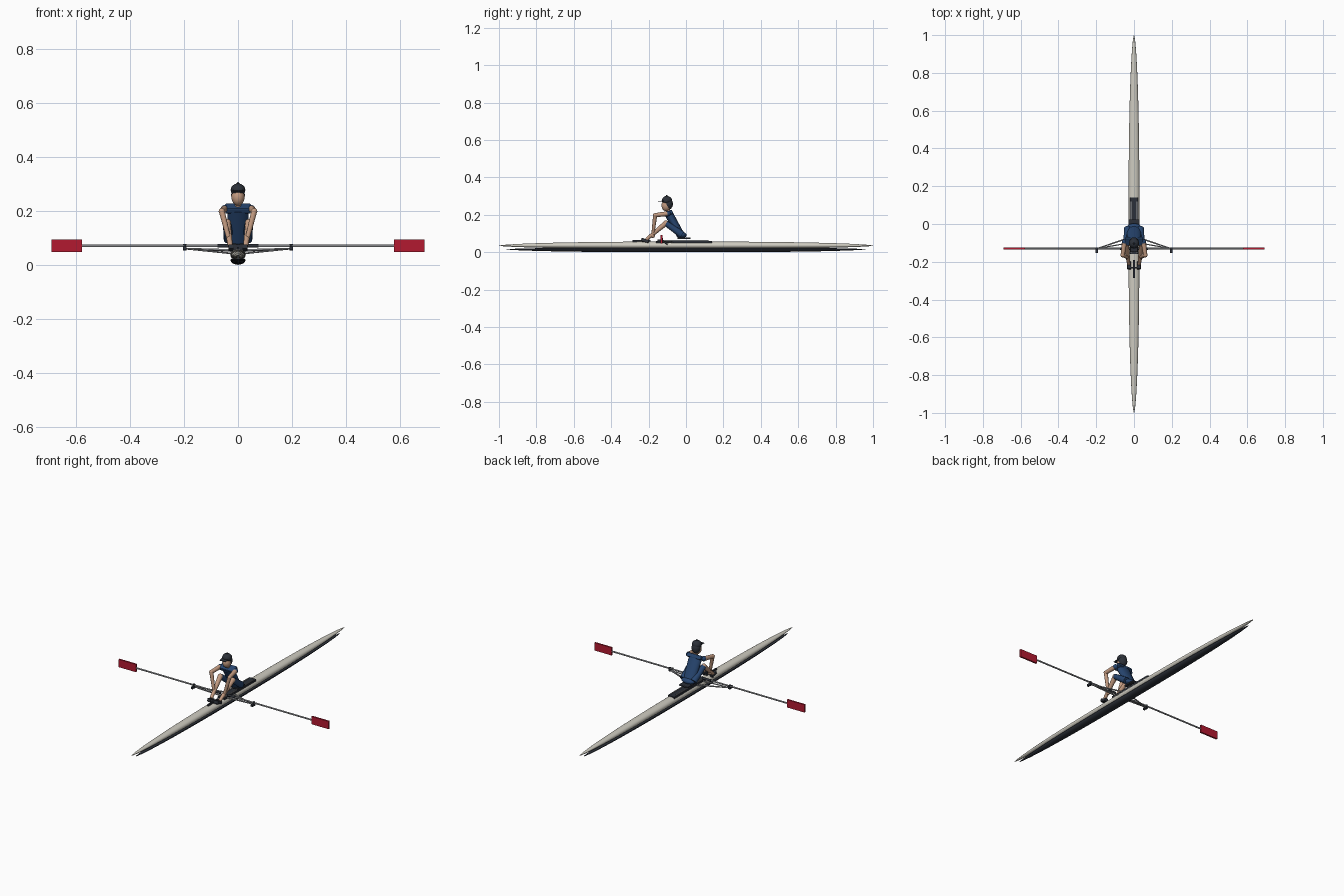
import bpy, bmesh, math
from mathutils import Vector

if "Cube" in bpy.data.objects:
    bpy.data.objects.remove(bpy.data.objects["Cube"])


def material(name, r, g, b):
    m = bpy.data.materials.new(name)
    m.diffuse_color = (r, g, b, 1)
    m.use_nodes = True
    m.node_tree.nodes["Principled BSDF"].inputs["Base Color"].default_value = m.diffuse_color
    return m


CREAM = material("cream", 0.62, 0.60, 0.53)
DARK = material("dark", 0.025, 0.03, 0.04)
NAVY = material("navy", 0.02, 0.06, 0.16)
SKIN = material("skin", 0.55, 0.33, 0.22)
RED = material("red", 0.45, 0.01, 0.03)
METAL = material("metal", 0.35, 0.36, 0.38)


def finish(name, mat, smooth=True):
    o = bpy.context.object
    o.name = name
    o.data.materials.append(mat)
    bpy.ops.object.transform_apply(location=False, rotation=False, scale=True)
    if smooth:
        bpy.ops.object.shade_smooth_by_angle(angle=math.radians(40))
    return o


def box(name, lo, hi, mat, rot=0, bevel=0):
    lo, hi = Vector(lo), Vector(hi)
    bpy.ops.mesh.primitive_cube_add(size=1, location=(lo + hi) / 2, rotation=(rot, 0, 0))
    bpy.context.object.scale = hi - lo
    o = finish(name, mat, False)
    if bevel:
        b = o.modifiers.new("bevel", "BEVEL")
        b.width, b.segments = bevel, 2
    return o


def ball(name, loc, size, mat):
    bpy.ops.mesh.primitive_uv_sphere_add(segments=20, ring_count=12, radius=1, location=loc)
    bpy.context.object.scale = size
    return finish(name, mat)


def rod(name, a, b, r1, r2, mat, sides=12):
    a, b = Vector(a), Vector(b)
    d = b - a
    bpy.ops.mesh.primitive_cone_add(vertices=sides, radius1=r1, radius2=r2, depth=d.length,
                                    location=(a + b) / 2,
                                    rotation=d.to_track_quat("Z", "Y").to_euler())
    return finish(name, mat)


def hull(name, half_len, width, mid, tip, up, down, mat, n=48, sides=20):
    """Loft of elliptical sections along y, full in the middle and pointed at both ends."""
    bm = bmesh.new()
    rings = []
    for i in range(n + 1):
        t = -math.cos(math.pi * i / n)
        f = max(1 - abs(t) ** 2.5, 0.002) ** 0.6
        zc = tip + (mid - tip) * f
        ring = []
        for k in range(sides):
            a = 2 * math.pi * k / sides
            s = math.sin(a)
            ring.append(bm.verts.new((width * f * math.cos(a), half_len * t,
                                      zc + (up if s > 0 else down) * f * s)))
        rings.append(ring)
    for p, q in zip(rings, rings[1:]):
        for k in range(sides):
            j = (k + 1) % sides
            bm.faces.new((p[k], p[j], q[j], q[k]))
    bm.faces.new(rings[0])
    bm.faces.new(rings[-1])
    bmesh.ops.recalc_face_normals(bm, faces=bm.faces)
    me = bpy.data.meshes.new(name)
    bm.to_mesh(me)
    bm.free()
    o = bpy.data.objects.new(name, me)
    bpy.context.collection.objects.link(o)
    bpy.ops.object.select_all(action="DESELECT")
    o.select_set(True)
    bpy.context.view_layer.objects.active = o
    finish(name, mat)


# boat shell
hull("upper_hull", 1.0, 0.029, 0.037, 0.035, 0.020, 0.019, CREAM)
hull("lower_hull", 0.96, 0.028, 0.018, 0.016, 0.008, 0.018, DARK)

# cockpit, seat, foot stretcher
box("cockpit_floor", (-0.022, -0.16, 0.05), (0.022, 0.14, 0.061), DARK)
box("seat", (-0.03, -0.045, 0.070), (0.03, 0.025, 0.079), DARK, bevel=0.003)
box("stretcher_rail", (-0.004, -0.285, 0.053), (0.004, -0.19, 0.066), DARK)
box("foot_plate", (-0.032, -0.236, 0.055), (0.032, -0.228, 0.075), DARK)

# torso and shoulders leaning forward
hip, chest = Vector((0, -0.025, 0.085)), Vector((0, -0.092, 0.205))
d = chest - hip
bpy.ops.mesh.primitive_cone_add(vertices=16, radius1=0.021, radius2=0.023, depth=d.length,
                                location=(hip + chest) / 2,
                                rotation=(math.atan2(-d.y, d.z), 0, 0))
bpy.context.object.scale = (1.75, 1, 1)
finish("torso", NAVY)
box("shoulders", (-0.048, -0.112, 0.197), (0.048, -0.07, 0.220), NAVY, 0.5, 0.005)
ball("hips", (0, -0.022, 0.092), (0.042, 0.025, 0.017), NAVY)

# head, hair and cap
rod("neck", (0, -0.09, 0.205), (0, -0.1, 0.24), 0.012, 0.011, SKIN)
ball("head", (0, -0.105, 0.25), (0.024, 0.026, 0.031), SKIN)
ball("hair", (0, -0.095, 0.258), (0.0255, 0.025, 0.031), DARK)
ball("cap", (0, -0.102, 0.277), (0.027, 0.027, 0.024), DARK)
box("cap_brim", (-0.02, -0.148, 0.271), (0.02, -0.12, 0.275), DARK, 0.1, 0.002)
ball("cap_button", (0, -0.103, 0.302), (0.005, 0.005, 0.004), DARK)

for s, side in ((-1, "left"), (1, "right")):
    # arms
    shoulder = (s * 0.05, -0.095, 0.207)
    elbow = (s * 0.060, -0.165, 0.198)
    hand = (s * 0.032, -0.178, 0.088)
    ball(side + "_shoulder", shoulder, (0.014,) * 3, NAVY)
    rod(side + "_upper_arm", shoulder, elbow, 0.013, 0.011, SKIN)
    ball(side + "_elbow", elbow, (0.0115,) * 3, SKIN)
    rod(side + "_forearm", elbow, hand, 0.011, 0.008, SKIN)
    ball(side + "_hand", hand, (0.010, 0.012, 0.011), SKIN)
    # legs
    knee, ankle = (s * 0.041, -0.108, 0.155), (s * 0.028, -0.212, 0.068)
    rod(side + "_thigh", (s * 0.034, -0.022, 0.094), knee, 0.019, 0.015, NAVY)
    ball(side + "_knee", knee, (0.015,) * 3, SKIN)
    rod(side + "_shin", knee, ankle, 0.014, 0.009, SKIN)
    x = s * 0.026
    box(side + "_shoe", (x - 0.01, -0.24, 0.054), (x + 0.01, -0.198, 0.071), DARK, -0.3, 0.003)
    box(side + "_seat_rail", (x * 0.6 - 0.002, -0.15, 0.06), (x * 0.6 + 0.002, 0.12, 0.066), METAL)
    # rigger struts and oarlock
    pin = (s * 0.197, -0.13, 0.060)
    rod(side + "_rear_strut", (s * 0.022, -0.072, 0.052), pin, 0.004, 0.003, METAL)
    rod(side + "_front_strut", (s * 0.022, -0.13, 0.054), pin, 0.004, 0.003, METAL)
    rod(side + "_lower_strut", (s * 0.024, -0.10, 0.042), pin, 0.003, 0.003, METAL)
    rod(side + "_oarlock_pin", (s * 0.197, -0.13, 0.053), (s * 0.197, -0.13, 0.077), 0.006, 0.006, DARK)
    box(side + "_oarlock", (s * 0.197 - 0.006, -0.153, 0.055), (s * 0.197 + 0.006, -0.124, 0.067), DARK)
    # oar
    rod(side + "_oar_shaft", (s * 0.03, -0.13, 0.070), (s * 0.60, -0.13, 0.070), 0.0045, 0.0045, METAL)
    rod(side + "_oar_grip", (s * 0.022, -0.13, 0.070), (s * 0.075, -0.13, 0.070), 0.0065, 0.0065, DARK)
    xb = s * 0.634
    box(side + "_oar_blade", (xb - 0.057, -0.135, 0.047), (xb + 0.057, -0.125, 0.093), RED)
